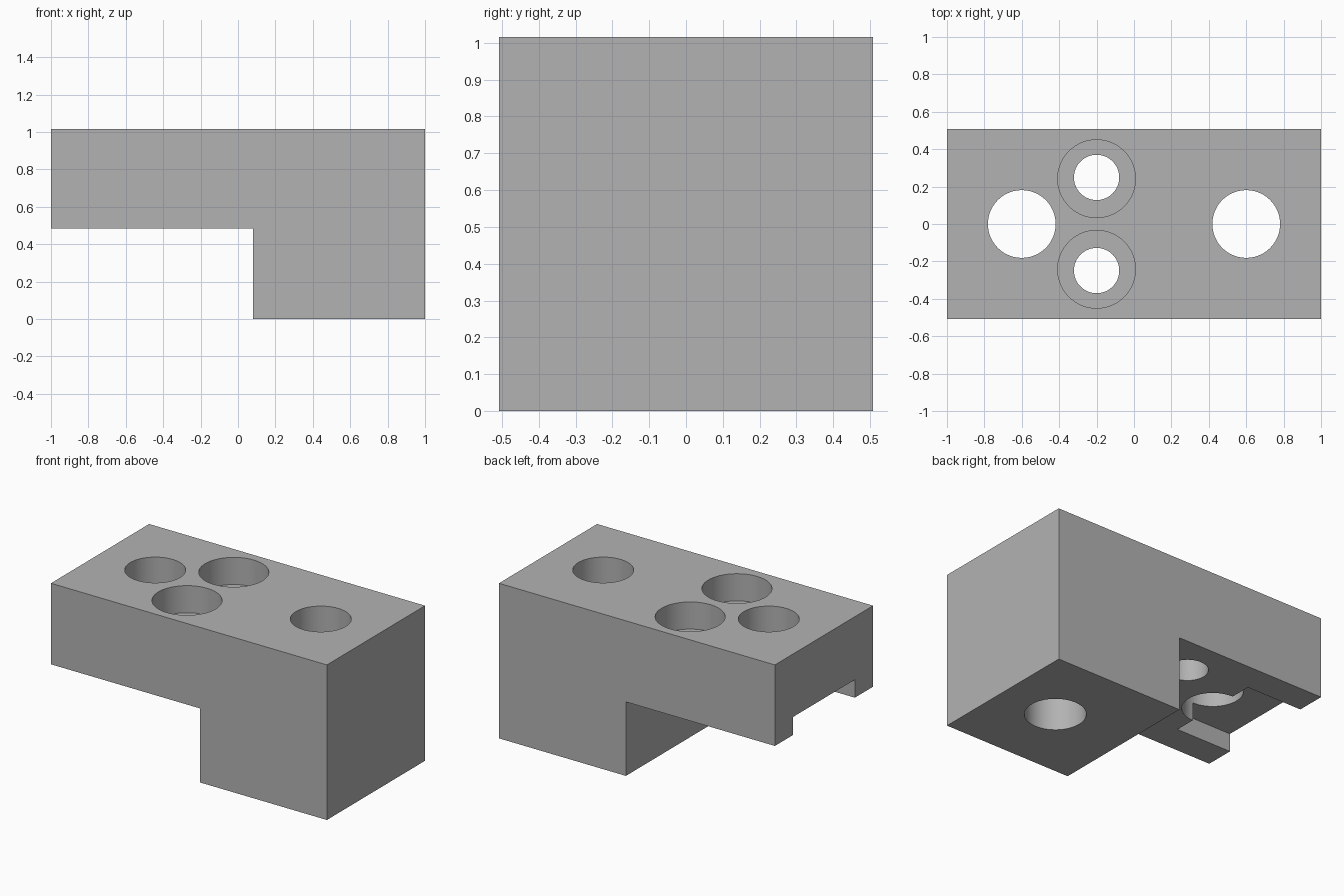
import bpy
import bmesh
import math

cube = bpy.data.objects.get("Cube")
if cube:
    bpy.data.objects.remove(cube, do_unlink=True)

HALF_Y, TOP, LEDGE, STEP_X = 0.508, 1.016, 0.485, 0.08

grey = bpy.data.materials.new("plain grey")
grey.use_nodes = True
colour = (0.45, 0.45, 0.45, 1)
grey.diffuse_color = colour
grey.node_tree.nodes["Principled BSDF"].inputs["Base Color"].default_value = colour


def prism(name, profile):
    """Extrude an x-z outline across the full depth."""
    bm = bmesh.new()
    face = bm.faces.new([bm.verts.new((x, -HALF_Y, z)) for x, z in profile])
    new = bmesh.ops.extrude_face_region(bm, geom=[face])["geom"]
    bmesh.ops.translate(bm, vec=(0, 2 * HALF_Y, 0),
                        verts=[g for g in new if isinstance(g, bmesh.types.BMVert)])
    bmesh.ops.recalc_face_normals(bm, faces=bm.faces)
    mesh = bpy.data.meshes.new(name)
    bm.to_mesh(mesh)
    bm.free()
    obj = bpy.data.objects.new(name, mesh)
    bpy.context.collection.objects.link(obj)
    mesh.materials.append(grey)
    return obj


def cut(body, cutter):
    """Subtract the cutter from the body, then discard it."""
    cutter.hide_render = True
    cutter.data.materials.clear()
    cutter.data.materials.append(grey)
    bpy.context.view_layer.objects.active = body
    mod = body.modifiers.new("cut", 'BOOLEAN')
    mod.operation, mod.solver, mod.object = 'DIFFERENCE', 'EXACT', cutter
    bpy.ops.object.modifier_apply(modifier=mod.name)
    bpy.data.objects.remove(cutter, do_unlink=True)


def drill(body, x, y, radius, bottom):
    """Round vertical hole from above the top down to a given height."""
    height = TOP + 0.2 - bottom
    bpy.ops.mesh.primitive_cylinder_add(vertices=72, radius=radius, depth=height,
                                        location=(x, y, bottom + height / 2))
    cut(body, bpy.context.object)


# Stepped block
body = prism("stepped_block", [(-1, LEDGE), (STEP_X, LEDGE), (STEP_X, 0),
                               (1, 0), (1, TOP), (-1, TOP)])

# Slot under the free end of the arm
bpy.ops.mesh.primitive_cube_add(size=1, location=(-0.9, 0, 0.503))
slot = bpy.context.object
slot.scale = (0.6, 0.64, 0.2)
cut(body, slot)

# Large through holes
for x in (-0.6, 0.6):
    drill(body, x, 0, 0.181, -0.2)

# Counterbored screw holes
for side in (-1, 1):
    drill(body, -0.2, side * 0.242, 0.208, TOP - 0.178)
    drill(body, -0.2, side * 0.249, 0.121, 0.2)

# Smooth hole walls with crisp edges
bpy.ops.object.select_all(action='DESELECT')
body.select_set(True)
bpy.context.view_layer.objects.active = body
bpy.ops.object.shade_smooth_by_angle(angle=math.radians(30))
